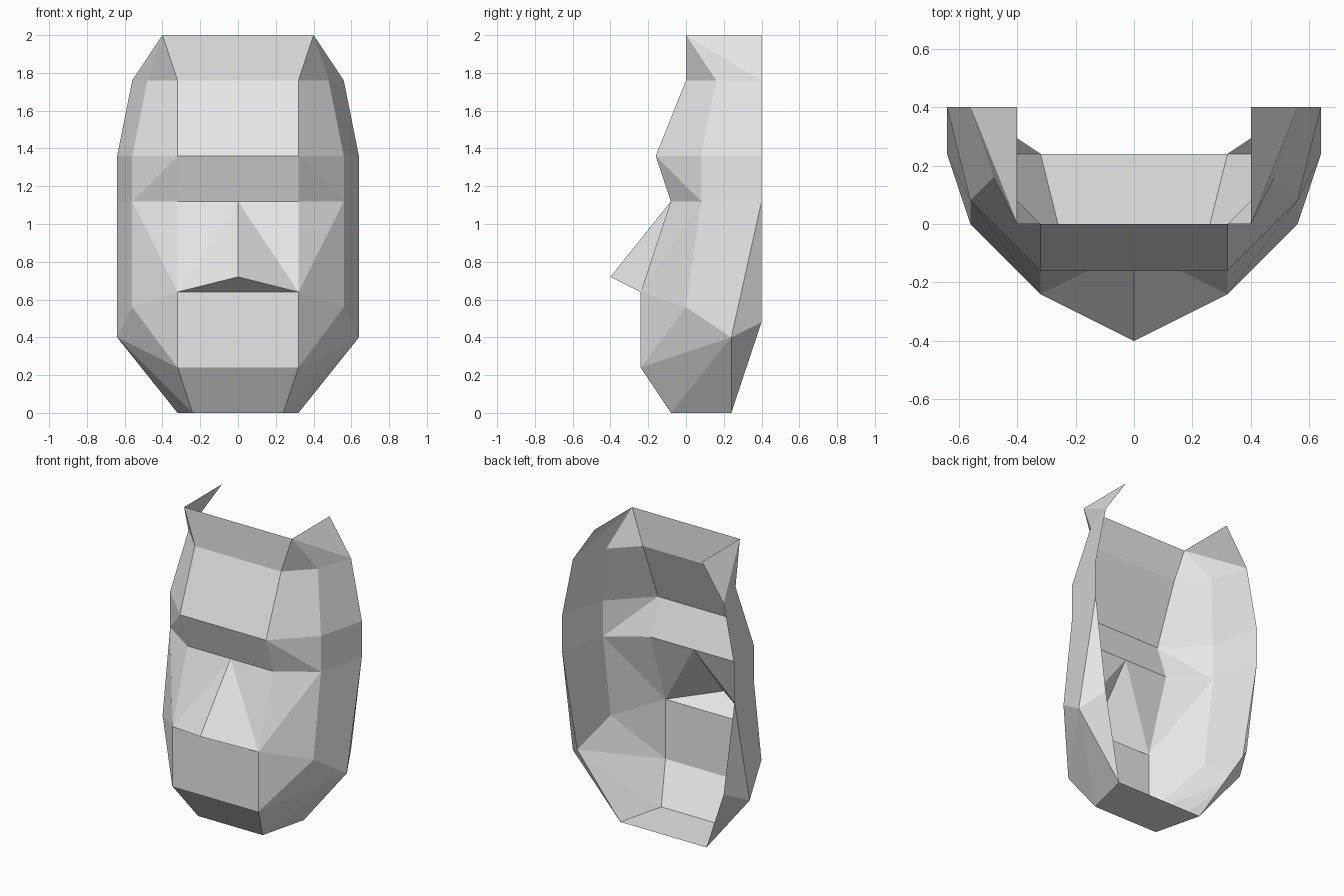
import bpy
import bmesh
from mathutils import Vector

default_cube = bpy.data.objects.get("Cube")
if default_cube:
    bpy.data.objects.remove(default_cube, do_unlink=True)

UNIT = 0.08
MASK_CORE = Vector((0, 5, 12))      # point behind the face, used to turn faces outward

# One plain grey for the whole mask
grey = bpy.data.materials.new("plain grey")
grey.use_nodes = True
grey.diffuse_color = (0.8, 0.8, 0.8, 1)
grey.node_tree.nodes["Principled BSDF"].inputs["Base Color"].default_value = grey.diffuse_color

# Corner points of the left half, in grid units
corners = {
    "crown": (5, 0, 25), "crown_back": (5, 5, 25),
    "hairline": (4, 0, 22), "temple": (6, 2, 22), "temple_back": (7, 5, 22),
    "brow": (4, -2, 17), "brow_side": (7, 1, 17), "brow_back": (8, 5, 17),
    "eye": (4, -1, 14), "eye_side": (7, 1, 14), "eye_back": (8, 5, 14),
    "lip": (4, -3, 8), "cheek": (7, 0, 7),
    "jaw": (8, 3, 5), "jaw_back": (7, 5, 6),
    "chin": (4, -3, 3), "base": (3, -1, 0), "base_back": (4, 3, 0),
    "nose_tip": (0, -5, 9),
}


def corner(name):
    """Look up a point; 'mid_' drops it onto the centre line."""
    point = Vector(corners[name.removeprefix("mid_")])
    if name.startswith("mid_"):
        point.x = 0
    return point


def band(upper, lower):
    """Half of a flat front panel running across the centre line."""
    return f"mid_{upper} {upper} {lower} mid_{lower}"


def part(name, *faces):
    """Build the left half from named corners and mirror it."""
    bm = bmesh.new()
    made = {}
    for face in faces:
        ring = []
        for key in face.split():
            if key not in made:
                made[key] = bm.verts.new(corner(key))
            ring.append(made[key])
        bm.faces.new(ring)
    for face in bm.faces:
        face.normal_update()
        if face.normal.dot(face.calc_center_median() - MASK_CORE) < 0:
            face.normal_flip()
    bmesh.ops.scale(bm, vec=(UNIT, UNIT, UNIT), verts=bm.verts)
    mesh = bpy.data.meshes.new(name)
    bm.to_mesh(mesh)
    bm.free()
    mesh.materials.append(grey)
    obj = bpy.data.objects.new(name, mesh)
    bpy.context.collection.objects.link(obj)
    mirror = obj.modifiers.new("Mirror", "MIRROR")
    mirror.use_clip = True


# Upright band and pointed top corners
part("crown", band("crown", "hairline"),
     "crown hairline temple", "crown temple temple_back", "crown temple_back crown_back")

# Forehead and temples
part("forehead", band("hairline", "brow"),
     "hairline temple brow_side brow", "temple temple_back brow_back brow_side")

# Overhanging brow
part("brow", band("brow", "eye"),
     "brow brow_side eye_side", "brow eye_side eye", "brow_side brow_back eye_back eye_side")

# Wedge nose with the flat eye areas beside it
part("nose", "mid_eye lip nose_tip", "nose_tip lip mid_lip", "mid_eye eye lip")

# Cheeks and sides of the head
part("cheeks", "eye eye_side lip", "eye_side cheek lip",
     "eye_side eye_back jaw cheek", "eye_back jaw_back jaw")

# Mouth panel
part("mouth", band("lip", "chin"), "lip cheek chin", "cheek jaw chin")

# Chin and jaw corners
part("chin", band("chin", "base"), "chin jaw base",
     "jaw base_back base", "jaw jaw_back base_back")

# Flat underside
part("chin_base", band("base", "base_back"))
